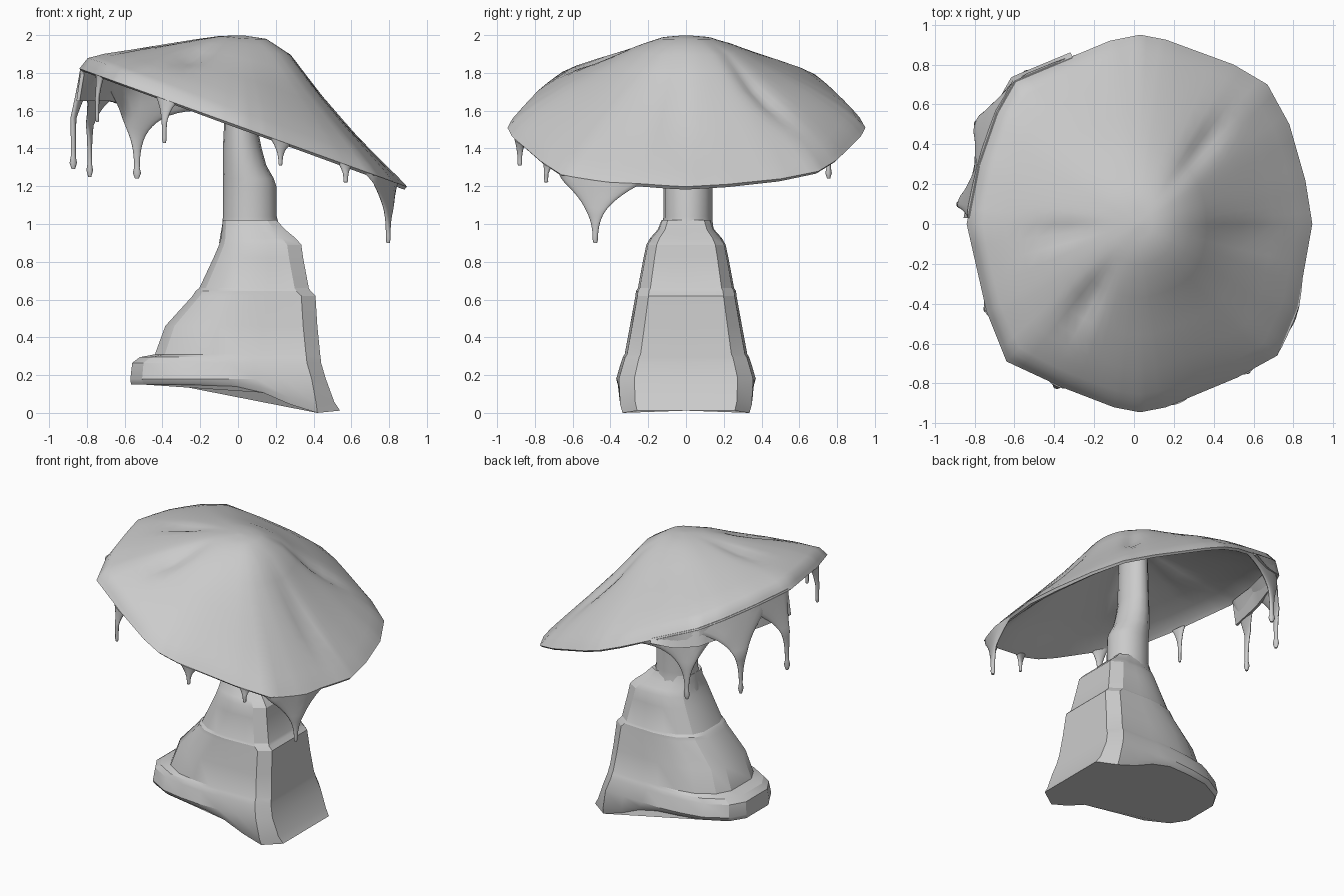
import bpy, math
from mathutils import Vector

if "Cube" in bpy.data.objects:
    bpy.data.objects.remove(bpy.data.objects["Cube"])

CX = 0.02  # cap centre


def make(name, verts, faces, angle):
    me = bpy.data.meshes.new(name)
    me.from_pydata(verts, [], faces)
    ob = bpy.data.objects.new(name, me)
    bpy.context.collection.objects.link(ob)
    bpy.ops.object.select_all(action='DESELECT')
    ob.select_set(True)
    bpy.context.view_layer.objects.active = ob
    bpy.ops.object.mode_set(mode='EDIT')
    bpy.ops.mesh.select_all(action='SELECT')
    bpy.ops.mesh.normals_make_consistent(inside=False)
    bpy.ops.object.mode_set(mode='OBJECT')
    bpy.ops.object.shade_smooth_by_angle(angle=math.radians(angle))
    return ob


def loft(name, rings, angle=30):
    """Skin equal-length rings and close both ends."""
    n = len(rings[0])
    verts = [p for r in rings for p in r]
    faces = [(i * n + j, i * n + (j + 1) % n, (i + 1) * n + (j + 1) % n, (i + 1) * n + j)
             for i in range(len(rings) - 1) for j in range(n)]
    last = (len(rings) - 1) * n
    faces += [tuple(range(n)), tuple(range(last, last + n))]
    return make(name, verts, faces, angle)


def lerp_table(xs, ys, x):
    for i in range(len(xs) - 1):
        if x <= xs[i + 1]:
            f = (x - xs[i]) / (xs[i + 1] - xs[i])
            return ys[i] + (ys[i + 1] - ys[i]) * max(f, 0)
    return ys[-1]


# cap outline seen from above
OUT = [(.895, 0), (.86, .22), (.78, .5), (.67, .7), (.5, .8), (.16, .925), (.03, .95), (-.12, .92),
       (-.36, .82), (-.6, .72), (-.69, .56), (-.78, .3), (-.84, 0), (-.74, -.44), (-.64, -.69),
       (-.36, -.82), (-.1, -.92), (.03, -.945), (.16, -.92), (.52, -.77), (.72, -.66), (.82, -.42)]
ANG = [math.atan2(y, x - CX) % math.tau for x, y in OUT]


def rim(a):
    """Point where the direction a meets the outline."""
    a %= math.tau
    i = max(k for k in range(len(ANG)) if ANG[k] <= a + 1e-9)
    p = Vector(OUT[i]) - Vector((CX, 0))
    d = Vector(OUT[(i + 1) % len(OUT)]) - Vector((CX, 0)) - p
    u = Vector((math.cos(a), math.sin(a)))
    r = (p.x * d.y - p.y * d.x) / (u.x * d.y - u.y * d.x)
    return u * r


def rim_z(x):
    return 1.52 - 0.36 * x


# share of the drop from apex to rim, for the low, side and high directions
T = [0, .15, .3, .5, .7, .85, .95, 1]
LOW = [0, .025, .13, .41, .66, .83, .94, 1]
SIDE = [0, .035, .15, .36, .56, .74, .89, 1]
HIGH = [0, .03, .12, .27, .43, .55, .68, 1]
# radial dents: direction, distance, half length, half width, depth
DENTS = [(50, .5, .17, .055, .04), (237, .47, .15, .06, .04), (-6, .55, .17, .055, .035), (186, .42, .15, .045, .025)]


def cap_point(a, t, drop=0):
    u = Vector((math.cos(a), math.sin(a)))
    soft = sum(rim(a + k * .09).length for k in range(-3, 4)) / 7  # rounder towards the apex
    p = rim(a) * t ** 3 + u * soft * (1 - t ** 3)
    c = math.cos(a)
    end = LOW if c > 0 else HIGH
    s, e = lerp_table(T, SIDE, t), lerp_table(T, end, t)
    f = s + (e - s) * abs(c) ** 1.5
    z = 2.0 - (2.0 - rim_z(p.x + CX)) * f
    q = p * t
    for deg, r, hl, hw, dep in DENTS:
        d = math.radians(deg)
        along = q.x * math.cos(d) + q.y * math.sin(d) - r
        side = -q.x * math.sin(d) + q.y * math.cos(d)
        z -= dep * math.exp(-(along / hl) ** 2 - (side / hw) ** 2)
    return (q.x + CX, q.y, z - drop)


# cap: outer skin, rolled rim, hollow inner skin
angles = []
for k, a in enumerate(ANG):
    b = ANG[k + 1] if k + 1 < len(ANG) else math.tau
    angles += [a + (b - a) * j / 4 for j in range(4)]
outer = [.02, .08, .15, .22, .3, .4, .5, .6, .7, .78, .85, .91, .95, .98, 1]
rings = [[cap_point(a, t) for a in angles] for t in outer]
rings.append([cap_point(a, .985, .03) for a in angles])
rings += [[cap_point(a, t, .05) for a in angles] for t in (.95, .85, .7, .5, .3, .15, .02)]
loft("cap", rings, 60)

# curtain: thin skirt under the high rim that joins the big drips
a0, a1 = math.atan2(.03, -.86), math.atan2(.84, -.33)
rings = []
for i in range(25):
    f = i / 24
    p = rim(a0 + (a1 - a0) * f)
    top = rim_z(p.x + CX) + .01
    low = min(lerp_table([0, .6, .85, 1], [1.65, 1.65, 1.6, 1.62], f), top - .02)
    rings.append([(p.x * k + CX, p.y * k, z) for k, z in ((.97, top), (.995, top), (1.025, low), (1.005, low))])
loft("curtain", rings, 40)

# drips: tip x, y, z, then width each way along the rim (decreasing / increasing angle)
DRIPS = [(-.872, .1, 1.29, .36, .08), (-.785, .5, 1.25, .36, .36), (-.535, .755, 1.24, .34, .34),
         (-.745, -.425, 1.54, .05, .05), (-.39, -.815, 1.43, .06, .06), (.225, -.88, 1.31, .06, .06),
         (.57, -.74, 1.22, .04, .04), (.795, -.48, .90, .24, .26)]
for k, (x, y, zt, wa, wb) in enumerate(DRIPS):
    a0 = math.atan2(y, x - CX)
    length = rim_z(x) - zt
    r = .011 if length < .3 else .013
    rings = []
    for i in range(17):
        s = i / 16
        taper = (1 - s) ** (3.2 if x < 0 else 2.6)
        rad = r
        if s > .88:  # bead at the tip
            rad = r * (1.5 if length > .4 and x < 0 else 1.05) if s < .97 else r * .7
        ring = []
        for j in range(20):
            u = math.tau * j / 20
            w = wa if math.cos(u) < 0 else wb
            off = math.cos(u) * (rad + (w - rad) * taper)
            dist = Vector((x - CX, y)).length
            p = rim(a0 + off / dist)
            # lean from the rim line to the tip position
            lean = dist / rim(a0).length - 1
            p = p * (.985 + (.015 + lean) * min(1, s * 2))
            p += p.normalized() * math.sin(u) * (rad + .01 * taper)
            top = rim_z(p.x + CX)
            ring.append((p.x + CX, p.y, top + (zt - top) * s))
        rings.append(ring)
    loft(f"drip_{k + 1}", rings, 60)

# neck: z, left x, right x, half depth
NECK = [(.9, -.10, .24, .15), (1.0, -.083, .215, .132), (1.04, -.08, .205, .13), (1.2, -.08, .203, .13),
        (1.24, -.08, .19, .13), (1.31, -.08, .15, .128), (1.4, -.08, .125, .125), (1.5, -.075, .105, .12),
        (1.7, -.07, .10, .115), (1.93, -.06, .09, .11)]
rings = []
for z, xl, xr, h in NECK:
    rings.append([((xl + xr) / 2 + (xr - xl) / 2 * math.cos(math.tau * j / 16),
                   .01 + h * math.sin(math.tau * j / 16), z) for j in range(16)])
loft("neck", rings, 50)

# stepped foot: z, left x, right x, half depth
FOOT = [(1.02, -.08, .205, .13), (.97, -.085, .25, .15), (.925, -.09, .305, .19), (.89, -.10, .335, .21),
        (.82, -.13, .345, .225), (.66, -.205, .375, .255), (.645, -.225, .385, .265), (.62, -.24, .41, .268),
        (.46, -.385, .42, .297), (.31, -.44, .435, .325), (.295, -.52, .437, .335),
        (.265, -.56, .44, .345), (.18, -.57, .465, .37)]


def foot_ring(xl, xr, h, zf, cut=.075):
    w = xr - xl
    ch = min(cut, w * .18)
    mid = xl + w * .5
    half = [(xr, 0), (xr, h * .74), (xr - ch, h * .96)]
    half += [(xr - ch + (mid - xr + ch) * k / 3, h * (.96 + .013 * k)) for k in (1, 2, 3)]
    half += [(xl + w * .35, h * .96), (xl + w * .2, h * .88), (xl + w * .06, h * .65), (xl, h * .35)]
    pts = half + [(px, -py) for px, py in reversed(half[1:])]
    return [(px, py, zf(px)) for px, py in pts]


def sole_z(x):  # arched underside
    return lerp_table([-.6, -.3, 0, .1, .2, .33, .42, .54], [.15, .15, .14, .12, .08, .02, .0, .012], x)


rings = [foot_ring(xl, xr, h, lambda x, z=z: z) for z, xl, xr, h in FOOT]
rings.append(foot_ring(-.568, .51, .363, lambda x: sole_z(x) + .012 + .06 * max(0, x + .1), .095))
rings.append(foot_ring(-.565, .54, .35, sole_z, .12))
loft("foot", rings, 24)
